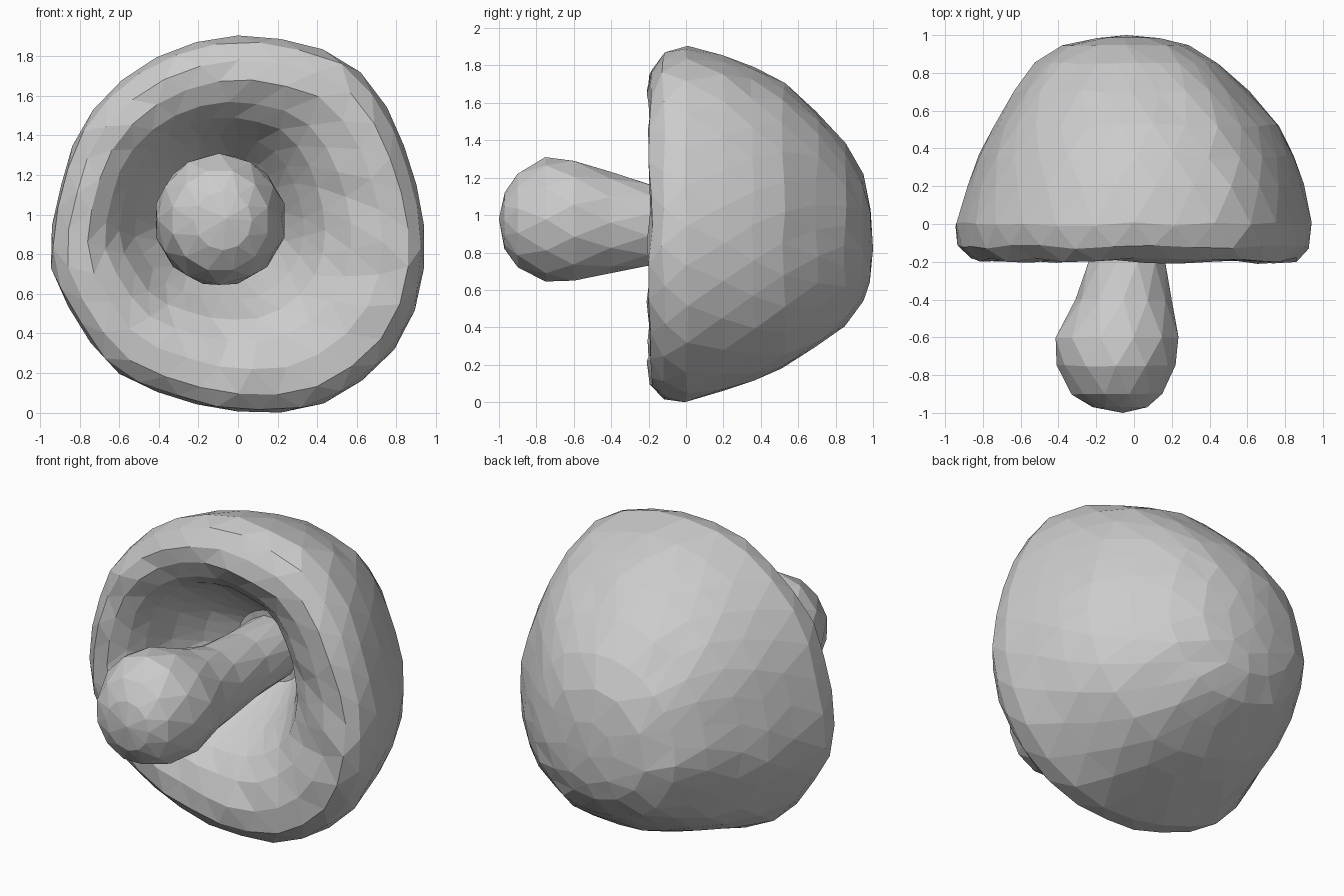
import bpy, bmesh, math, random

if "Cube" in bpy.data.objects:
    bpy.data.objects.remove(bpy.data.objects["Cube"])

random.seed(4)

# Rim outline of the cap seen from the front (x, z)
RIM = [(0.94, 0.85), (0.91, 1.10), (0.85, 1.30), (0.63, 1.71), (0.53, 1.80), (0.30, 1.87), (0.05, 1.91),
       (-0.26, 1.86), (-0.60, 1.67), (-0.78, 1.46), (-0.89, 1.15), (-0.94, 0.90), (-0.94, 0.73),
       (-0.80, 0.46), (-0.64, 0.23), (-0.30, 0.08), (0.08, 0.01), (0.27, 0.01), (0.38, 0.03),
       (0.80, 0.34), (0.90, 0.55)]
POLAR = sorted((math.atan2(z - 0.95, x) % math.tau, math.hypot(x, z - 0.95)) for x, z in RIM)
POLAR = ([(POLAR[-1][0] - math.tau, POLAR[-1][1])] + POLAR
         + [(POLAR[0][0] + math.tau, POLAR[0][1])])


def rim_radius(a):
    a %= math.tau
    for (a0, r0), (a1, r1) in zip(POLAR, POLAR[1:]):
        if a0 <= a <= a1:
            return r0 + (r1 - r0) * (a - a0) / (a1 - a0)
    return 0.95


def ring_points(y, x0, x1, z0, z1, n, offset, radius, jitter):
    """One cross-section, fitted to the given x and z extents."""
    pts = []
    for i in range(n):
        a = math.tau * (i + offset) / n
        r = radius(a)
        pts.append((r * math.cos(a), r * math.sin(a)))
    xs, zs = [p[0] for p in pts], [p[1] for p in pts]
    fx = lambda x: x0 + (x1 - x0) * (x - min(xs)) / (max(xs) - min(xs))
    fz = lambda z: z0 + (z1 - z0) * (z - min(zs)) / (max(zs) - min(zs))
    jitter *= min(1, (x1 - x0) / 1.5)
    return [(fx(x), y + random.uniform(-jitter, jitter), fz(z)) for x, z in pts]


def skin(name, rings, n, radius, start, end, jitter, merge):
    """Faceted skin of staggered triangles through the rings, closed by a point at both ends."""
    bm = bmesh.new()
    loops = []
    for k, ring in enumerate(rings):
        pts = ring_points(*ring, n, 0.5 * (k % 2), radius, jitter)
        loops.append([bm.verts.new(p) for p in pts])
    for k, (a, b) in enumerate(zip(loops, loops[1:])):
        for i in range(n):
            j = (i + 1) % n
            if k % 2 == 0:
                bm.faces.new((a[i], a[j], b[i]))
                bm.faces.new((a[j], b[j], b[i]))
            else:
                bm.faces.new((a[i], b[j], b[i]))
                bm.faces.new((a[i], a[j], b[j]))
    for tip, loop in ((start, loops[0]), (end, loops[-1])):
        v = bm.verts.new(tip)
        for i in range(n):
            bm.faces.new((v, loop[i], loop[(i + 1) % n]))
    # Coarsen the crowded facets around the closing end
    for loop in loops[-2:]:
        bmesh.ops.remove_doubles(bm, verts=[v for v in loop if v.is_valid], dist=merge)
    bmesh.ops.recalc_face_normals(bm, faces=bm.faces)
    mesh = bpy.data.meshes.new(name)
    bm.to_mesh(mesh)
    bm.free()
    obj = bpy.data.objects.new(name, mesh)
    bpy.context.collection.objects.link(obj)
    return obj


# Cap: deep hollow, rolled rim, then dome (y, xmin, xmax, zmin, zmax)
cap_rings = [
    (0.38, -0.27, 0.17, 0.75, 1.17),
    (0.25, -0.41, 0.25, 0.66, 1.29),
    (0.10, -0.52, 0.33, 0.57, 1.40),
    (-0.05, -0.60, 0.44, 0.47, 1.49),
    (-0.14, -0.67, 0.57, 0.36, 1.57),
    (-0.20, -0.76, 0.73, 0.22, 1.68),
    (-0.19, -0.86, 0.86, 0.09, 1.78),
    (-0.12, -0.935, 0.925, 0.015, 1.87),
    (0.00, -0.945, 0.94, 0.00, 1.905),
    (0.20, -0.88, 0.90, 0.06, 1.855),
    (0.36, -0.82, 0.845, 0.115, 1.79),
    (0.52, -0.745, 0.77, 0.18, 1.705),
    (0.70, -0.635, 0.61, 0.295, 1.555),
    (0.85, -0.525, 0.45, 0.405, 1.385),
    (0.945, -0.38, 0.29, 0.54, 1.22),
    (0.985, -0.20, 0.14, 0.64, 1.03),
]
skin("mushroom_cap", cap_rings, 28, rim_radius, (-0.06, 0.40, 0.95), (-0.04, 1.0, 0.82), 0.012, 0.1)

# Stem: bulbous foot narrowing towards the cap
stem_rings = [
    (-0.97, -0.22, 0.07, 0.82, 1.12),
    (-0.90, -0.33, 0.15, 0.72, 1.22),
    (-0.75, -0.41, 0.22, 0.645, 1.31),
    (-0.60, -0.415, 0.235, 0.65, 1.29),
    (-0.40, -0.31, 0.20, 0.69, 1.23),
    (-0.20, -0.24, 0.165, 0.73, 1.165),
    (0.10, -0.23, 0.15, 0.75, 1.14),
    (0.39, -0.23, 0.14, 0.77, 1.13),
]
skin("mushroom_stem", stem_rings, 12, lambda a: 1.0, (-0.06, -1.0, 0.98), (-0.05, 0.40, 0.95), 0.01, 0.001)
